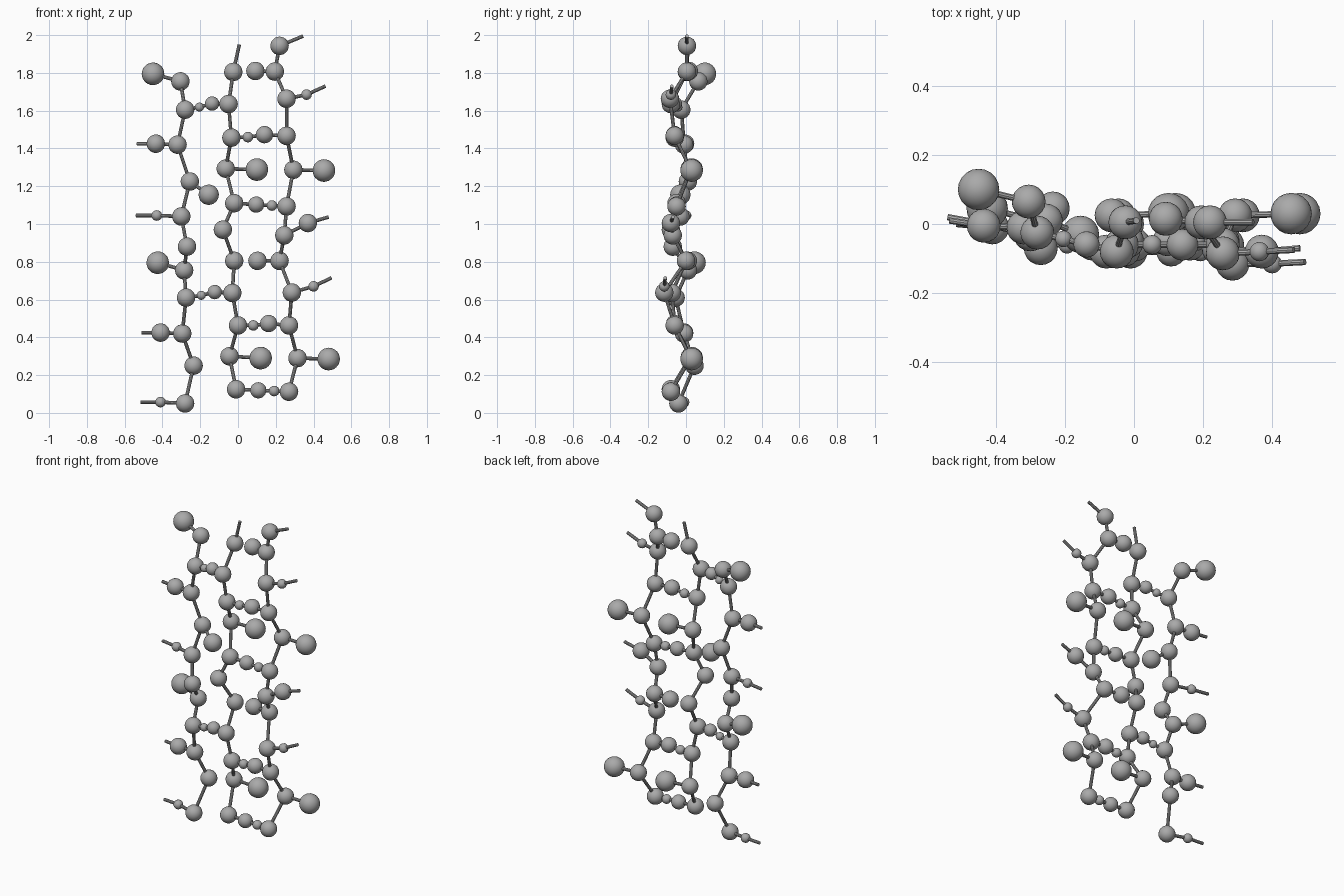
import bpy
import bmesh
from mathutils import Matrix, Vector

BEAD, LARGE, SMALL, ROD = 0.049, 0.06, 0.028, 0.0095

default_cube = bpy.data.objects.get("Cube")
if default_cube:
    bpy.data.objects.remove(default_cube, do_unlink=True)

grey = bpy.data.materials.new("plain_grey")
grey.use_nodes = True
grey.diffuse_color = (0.4, 0.4, 0.4, 1)
grey.node_tree.nodes["Principled BSDF"].inputs["Base Color"].default_value = grey.diffuse_color


def add_bead(bm, centre, radius):
    bmesh.ops.create_icosphere(bm, subdivisions=3, radius=radius,
                               matrix=Matrix.Translation(centre))


def add_rod(bm, start, end):
    start, end = Vector(start), Vector(end)
    axis = end - start
    turn = axis.to_track_quat("Z", "Y").to_matrix().to_4x4()
    bmesh.ops.create_cone(bm, cap_ends=True, segments=10, radius1=ROD, radius2=ROD,
                          depth=axis.length,
                          matrix=Matrix.Translation((start + end) / 2) @ turn)


def finish(bm, name):
    mesh = bpy.data.meshes.new(name)
    bm.to_mesh(mesh)
    bm.free()
    mesh.materials.append(grey)
    obj = bpy.data.objects.new(name, mesh)
    bpy.context.scene.collection.objects.link(obj)
    bpy.ops.object.select_all(action="DESELECT")
    obj.select_set(True)
    bpy.context.view_layer.objects.active = obj
    bpy.ops.object.shade_smooth_by_angle()


def build_strand(name, points):
    """A zigzag chain: one bead per point and a rod between neighbours."""
    beads, rods = bmesh.new(), bmesh.new()
    for point in points:
        add_bead(beads, point, BEAD)
    for start, end in zip(points, points[1:]):
        add_rod(rods, start, end)
    finish(beads, name + "_beads")
    finish(rods, name + "_rods")


def build_branches(name, points, branches):
    """Side beads on a strand: (index, offset, radius, optional bare rod offset)."""
    bm = bmesh.new()
    for index, offset, radius, stub in branches:
        root = Vector(points[index])
        tip = root + Vector(offset)
        add_rod(bm, root, tip)
        if radius:
            add_bead(bm, tip, radius)
        if stub:
            add_rod(bm, tip, tip + Vector(stub))
    finish(bm, name)


def build_bridge(name, start, end, steps):
    """Row of beads from strand to strand: (fraction, lift, radius)."""
    bm = bmesh.new()
    start, end = Vector(start), Vector(end)
    path = [start]
    for fraction, lift, radius in steps:
        centre = start.lerp(end, fraction) + Vector((0, 0, lift))
        add_bead(bm, centre, radius)
        path.append(centre)
    path.append(end)
    for a, b in zip(path, path[1:]):
        add_rod(bm, a, b)
    finish(bm, name)


# The three upright strands, from bottom to top
right_points = [
    (-.28, -.04, .05), (-.235, .045, .25), (-.295, -.01, .42), (-.275, -.055, .61),
    (-.285, .01, .755), (-.27, -.07, .88), (-.3, -.03, 1.04), (-.255, .01, 1.225),
    (-.32, -.01, 1.42), (-.28, -.025, 1.605), (-.305, .065, 1.755)]
middle_points = [
    (-.01, -.08, .125), (-.045, .025, .3), (0, -.06, .463), (-.03, -.075, .635),
    (-.02, 0, .805), (-.08, -.08, .97), (-.02, -.05, 1.11), (-.065, .025, 1.293),
    (-.035, -.06, 1.457), (-.05, -.08, 1.635), (-.025, .005, 1.805)]
left_points = [
    (.27, -.08, .112), (.315, .025, .29), (.27, -.06, .463), (.285, -.115, .637),
    (.22, 0, .805), (.245, -.07, .94), (.257, -.05, 1.093), (.293, .025, 1.287),
    (.257, -.06, 1.467), (.257, -.085, 1.663), (.195, .005, 1.807), (.22, .005, 1.943)]

build_strand("right_strand", right_points)
build_strand("middle_strand", middle_points)
build_strand("left_strand", left_points)

# Side branches with round ends or bare rod ends
build_branches("right_branches", right_points, [
    (0, (-.13, .03, .007), SMALL, (-.105, .01, 0)),
    (2, (-.115, 0, .005), BEAD, (-.1, .015, 0)),
    (4, (-.14, .035, .04), LARGE, None),
    (6, (-.13, .03, .005), SMALL, (-.11, .02, 0)),
    (7, (.1, -.04, -.07), .054, None),
    (8, (-.115, .005, .005), BEAD, (-.1, .015, 0)),
    (10, (-.145, .035, .04), LARGE, None)])
build_branches("middle_branches", middle_points, [
    (1, (.165, .005, -.01), LARGE, None),
    (7, (.165, .005, -.005), LARGE, None),
    (10, (.032, .005, .145), 0, None)])
build_branches("left_branches", left_points, [
    (1, (.165, .005, -.005), LARGE, None),
    (3, (.115, 0, .033), SMALL, (.095, .005, .045)),
    (4, (-.117, .01, 0), BEAD, None),
    (5, (.125, -.01, .065), BEAD, (.11, .01, .032)),
    (7, (.162, .005, -.004), LARGE, None),
    (9, (.106, .005, .022), SMALL, (.1, .005, .045)),
    (10, (-.103, .01, .003), BEAD, None),
    (11, (.125, 0, .052), 0, None)])

# Bridges between the strands
for level, row in (("lower", 0), ("upper", 6)):
    build_bridge(level + "_bridge_a", middle_points[row], left_points[row],
                 [(.42, 0, .043), (.72, 0, SMALL)])
for level, row in (("lower", 2), ("upper", 8)):
    build_bridge(level + "_bridge_b", middle_points[row], left_points[row],
                 [(.3, 0, SMALL), (.6, .01, .046)])
for level, row in (("lower", 3), ("upper", 9)):
    build_bridge(level + "_bridge_c", right_points[row], middle_points[row],
                 [(.33, .004, .024), (.62, .014, .038)])
